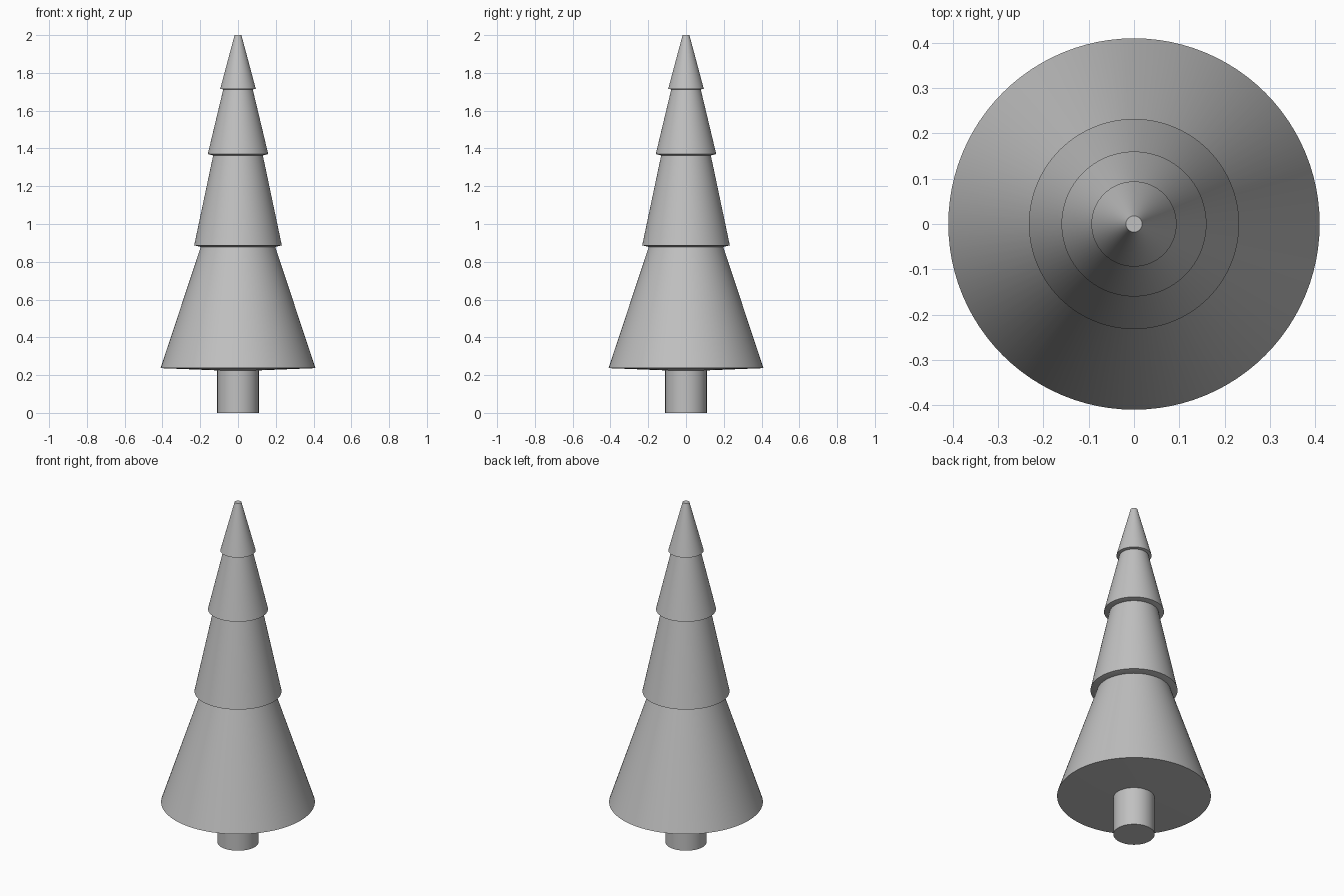
import bpy
import math

cube = bpy.data.objects.get("Cube")
if cube:
    bpy.data.objects.remove(cube, do_unlink=True)

SIDES = 96

grey = bpy.data.materials.new("plain_grey")
grey.use_nodes = True
COLOUR = (0.53, 0.53, 0.53, 1)
grey.diffuse_color = COLOUR
grey.node_tree.nodes["Principled BSDF"].inputs["Base Color"].default_value = COLOUR


def lathe(name, profile):
    """Revolve a (radius, height) profile around z and cap both ends."""
    verts = [(r * math.cos(math.tau * i / SIDES), r * math.sin(math.tau * i / SIDES), z)
             for r, z in profile for i in range(SIDES)]
    faces = []
    for k in range(len(profile) - 1):
        a, b = k * SIDES, (k + 1) * SIDES
        for i in range(SIDES):
            j = (i + 1) % SIDES
            faces.append((a + i, a + j, b + j, b + i))
    faces.append(tuple(reversed(range(SIDES))))
    faces.append(tuple(range(len(verts) - SIDES, len(verts))))
    mesh = bpy.data.meshes.new(name)
    mesh.from_pydata(verts, [], faces)
    mesh.materials.append(grey)
    obj = bpy.data.objects.new(name, mesh)
    bpy.context.collection.objects.link(obj)
    bpy.ops.object.select_all(action="DESELECT")
    obj.select_set(True)
    bpy.context.view_layer.objects.active = obj
    bpy.ops.object.shade_smooth_by_angle(angle=math.radians(30))


# Trunk
lathe("trunk", [(0.11, 0), (0.11, 0.23)])

# Foliage tiers: inner underside, wide rim, narrow top
lathe("bottom_tier", [(0.11, 0.225), (0.41, 0.237), (0.195, 0.885)])
lathe("lower_middle_tier", [(0.195, 0.878), (0.232, 0.887), (0.13, 1.37)])
lathe("upper_middle_tier", [(0.13, 1.363), (0.16, 1.37), (0.077, 1.717)])
lathe("top_tier", [(0.077, 1.712), (0.094, 1.716), (0.018, 2.0)])
